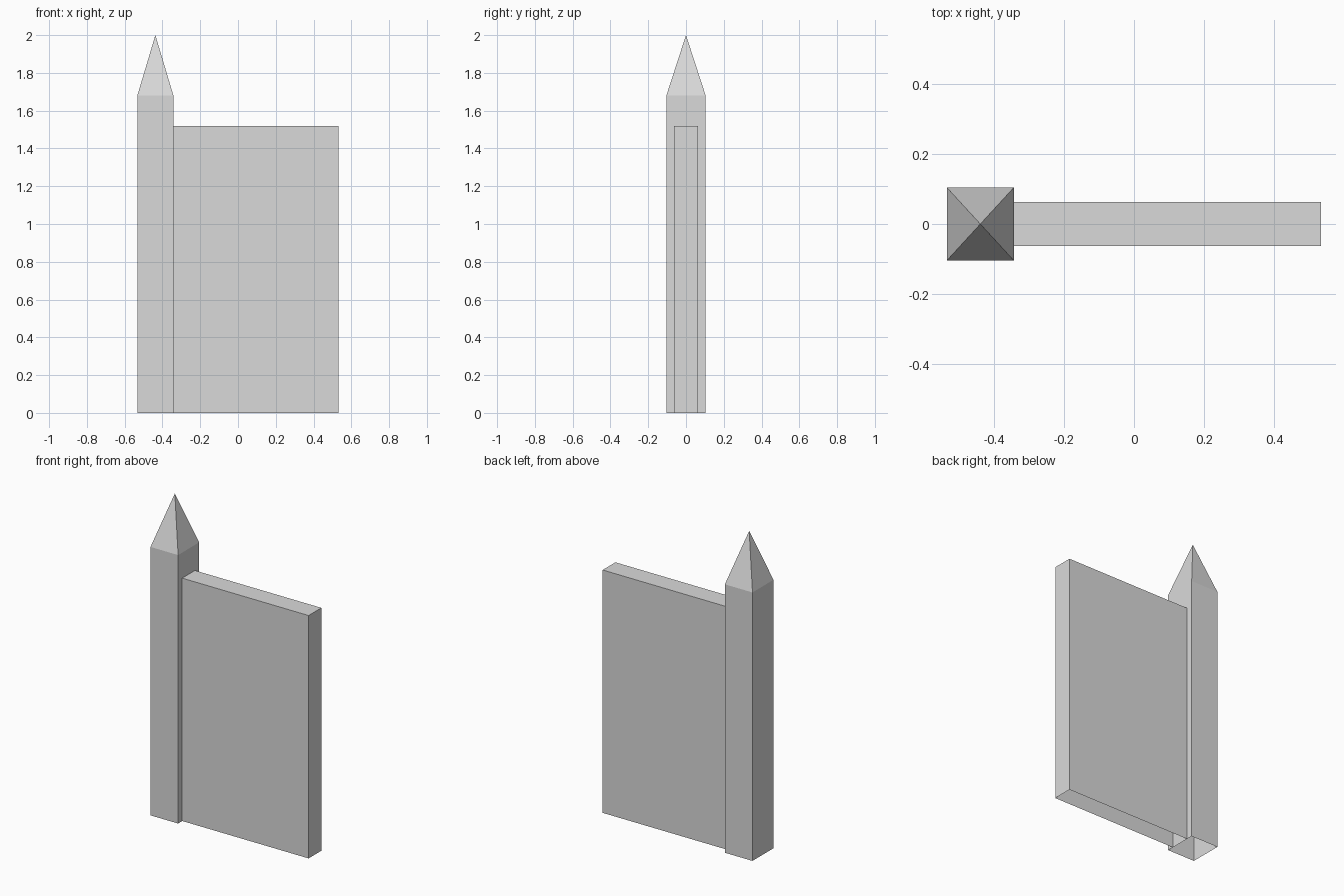
import bpy
import bmesh

cube = bpy.data.objects.get("Cube")
if cube:
    bpy.data.objects.remove(cube, do_unlink=True)

# Single stone grey for every part
grey = bpy.data.materials.new("light_grey")
grey.use_nodes = True
colour = (0.7, 0.7, 0.7, 1)
grey.diffuse_color = colour
grey.node_tree.nodes["Principled BSDF"].inputs["Base Color"].default_value = colour

POST_LEFT, POST_RIGHT, WALL_END = -0.533, -0.342, 0.533
POST_DEPTH, WALL_DEPTH = 0.104, 0.063
EAVES, WALL_TOP, TIP = 1.68, 1.52, 2.0


def finish(name, bm):
    bmesh.ops.recalc_face_normals(bm, faces=bm.faces)
    mesh = bpy.data.meshes.new(name)
    bm.to_mesh(mesh)
    bm.free()
    mesh.materials.append(grey)
    bpy.context.collection.objects.link(bpy.data.objects.new(name, mesh))


def ring(bm, x0, x1, depth, z):
    corners = ((x0, -depth), (x1, -depth), (x1, depth), (x0, depth))
    return [bm.verts.new((x, y, z)) for x, y in corners]


def add_sides(bm, low, high):
    for i in range(4):
        j = (i + 1) % 4
        bm.faces.new((low[i], low[j], high[j], high[i]))


# Square post rising into a pyramid spire, open underneath
bm = bmesh.new()
base = ring(bm, POST_LEFT, POST_RIGHT, POST_DEPTH, 0)
eaves = ring(bm, POST_LEFT, POST_RIGHT, POST_DEPTH, EAVES)
add_sides(bm, base, eaves)
tip = bm.verts.new(((POST_LEFT + POST_RIGHT) / 2, 0, TIP))
for i in range(4):
    bm.faces.new((eaves[i], eaves[(i + 1) % 4], tip))
finish("spired_post", bm)

# Plain wall slab butting against the post, open underneath
bm = bmesh.new()
base = ring(bm, POST_RIGHT, WALL_END, WALL_DEPTH, 0)
top = ring(bm, POST_RIGHT, WALL_END, WALL_DEPTH, WALL_TOP)
add_sides(bm, base, top)
bm.faces.new(top)
# The end hidden against the post is left out
bm.normal_update()
hidden = [f for f in bm.faces if all(v.co.x < POST_RIGHT + 0.01 for v in f.verts)]
bmesh.ops.delete(bm, geom=hidden, context='FACES')
finish("wall", bm)
